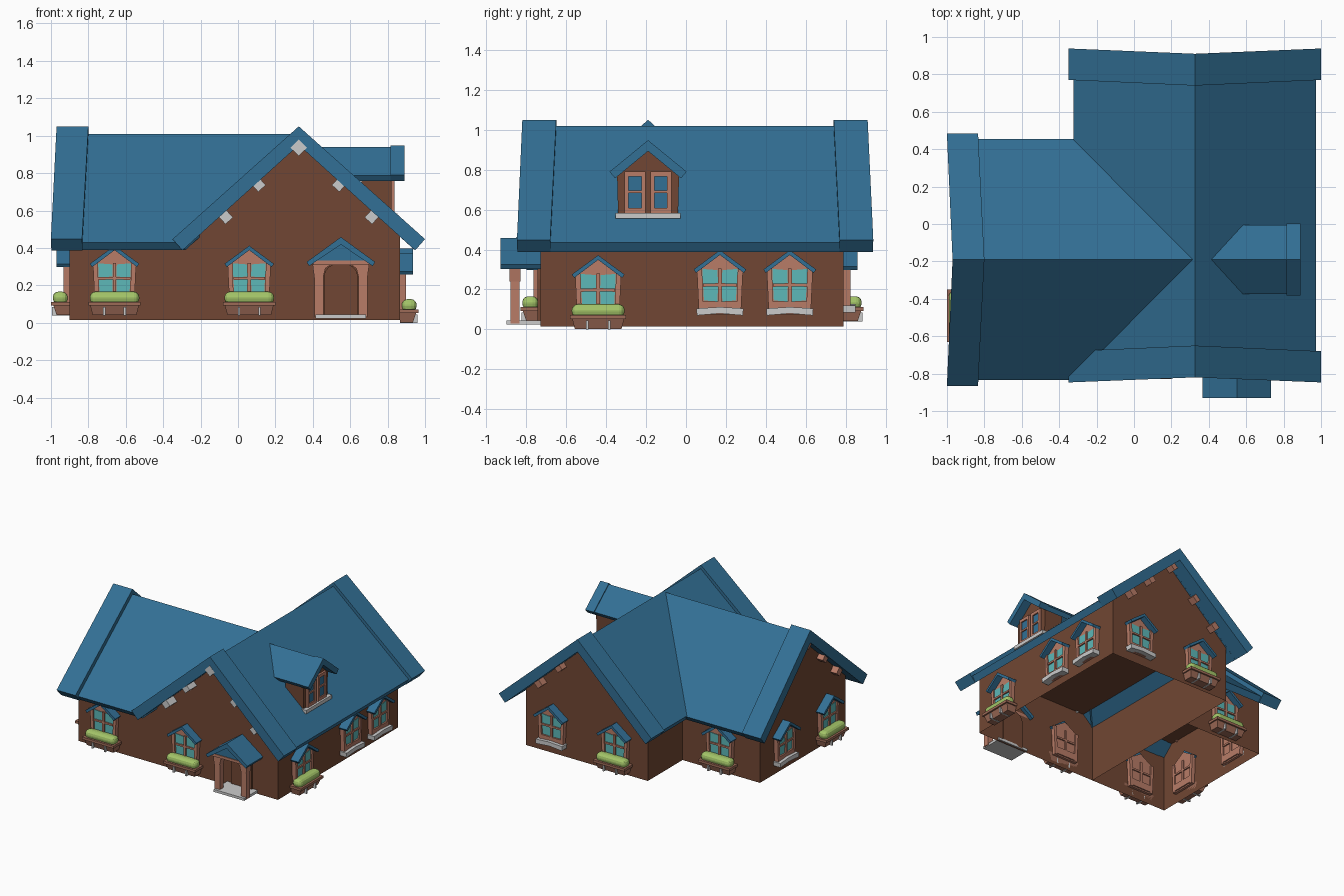
import bpy, bmesh
from math import radians, cos, sin, pi
from mathutils import Matrix

if "Cube" in bpy.data.objects:
    bpy.data.objects.remove(bpy.data.objects["Cube"])


def material(name, rgb):
    m = bpy.data.materials.new(name)
    m.diffuse_color = (*rgb, 1)
    m.use_nodes = True
    m.node_tree.nodes["Principled BSDF"].inputs["Base Color"].default_value = m.diffuse_color
    return m


ROOF = material("roof_blue", (0.032, 0.16, 0.30))
WALL = material("wall_brown", (0.165, 0.062, 0.033))
TRIM = material("trim_salmon", (0.48, 0.20, 0.135))
BOX = material("planter_brown", (0.34, 0.145, 0.095))
GLASS = material("glass_teal", (0.11, 0.48, 0.48))
LEAF = material("leaf_green", (0.37, 0.56, 0.14))


def finish(name, bm, mat, M):
    bmesh.ops.recalc_face_normals(bm, faces=bm.faces)
    me = bpy.data.meshes.new(name)
    bm.to_mesh(me)
    bm.free()
    if mat:
        me.materials.append(mat)
    ob = bpy.data.objects.new(name, me)
    ob.matrix_world = M
    bpy.context.collection.objects.link(ob)
    return ob


def frame(x, y, angle, z=0):
    """Local frame whose -y points out of a wall."""
    return Matrix.Translation((x, y, z)) @ Matrix.Rotation(radians(angle), 4, 'Z')


def prism(name, polys, a, b, mat, M, fa=0, fb=0):
    """Extrude x-z outlines from y=a to y=b; fa/fb shift the ends with |x|."""
    bm = bmesh.new()
    for pts in polys:
        A = [bm.verts.new((x, a + fa * abs(x), z)) for x, z in pts]
        B = [bm.verts.new((x, b + fb * abs(x), z)) for x, z in pts]
        bm.faces.new(A)
        bm.faces.new(B[::-1])
        n = len(pts)
        for i in range(n):
            j = (i + 1) % n
            bm.faces.new((A[i], B[i], B[j], A[j]))
    return finish(name, bm, mat, M)


def rect(x0, x1, z0, z1):
    return [(x0, z0), (x1, z0), (x1, z1), (x0, z1)]


def chevron(top, edge, low, under):
    """Both halves of a pitched roof section."""
    half = [(0, top), edge, low, (0, under)]
    return [half, [(-x, z) for x, z in half]]


def square(x, z, s, ang):
    r = s / 2 ** 0.5
    return [(x + r * cos(ang + k * pi / 2), z + r * sin(ang + k * pi / 2)) for k in range(4)]


# ---- walls: open-bottomed shells with gable ends and a ceiling
def shell(name, M, ends, a, b):
    w, z0, ze, zt, zc = 0.54, 0.015, 0.468, 0.96, 0.54
    bm = bmesh.new()

    def face(*p):
        bm.faces.new([bm.verts.new(q) for q in p])
    for y in ends:
        face((-w, y, z0), (w, y, z0), (w, y, ze), (0, y, zt), (-w, y, ze))
    for s in (-w, w):
        face((s, a, z0), (s, b, z0), (s, b, ze), (s, a, ze))
    c = w - 0.07
    face((-c, a, zc), (c, a, zc), (c, b, zc), (-c, b, zc))
    bmesh.ops.remove_doubles(bm, verts=bm.verts, dist=1e-4)
    finish(name, bm, WALL, M)


main, wing = frame(0.325, 0, 0), frame(0, -0.19, -90)
shell("main_walls", main, (-0.73, 0.79), -0.73, 0.79)
shell("side_wing_walls", wing, (-0.9,), -0.9, -0.215)

# ---- roofs and raised gable trims
prism("main_roof", chevron(1.02, (0.648, 0.435), (0.62, 0.388), 0.95), -0.7, 0.8, ROOF, main)
prism("wing_roof", chevron(1.01, (0.645, 0.43), (0.615, 0.39), 0.945), -0.85, 0.335, ROOF, wing, 0, -1)
rake = chevron(1.05, (0.675, 0.447), (0.622, 0.387), 0.95)
prism("front_gable_trim", rake, -0.82, -0.65, ROOF, main, -0.04, -0.045)
prism("back_gable_trim", rake, 0.74, 0.91, ROOF, main, 0.045, 0.042)
prism("wing_gable_trim", rake, -0.97, -0.80, ROOF, wing, -0.045, -0.05)

# ---- beam ends below the gables
beams = [square(0, 0.935, 0.062, 0)]
for s in (-1, 1):
    beams += [square(s * 0.215, 0.738, 0.054, s * radians(3)),
              square(s * 0.39, 0.565, 0.054, s * radians(3))]
prism("front_beam_ends", beams, -0.822, -0.72, None, main)
prism("back_beam_ends", beams, 0.78, 0.85, TRIM, main)
prism("wing_beam_ends", beams, -0.955, -0.89, TRIM, wing)


# ---- windows
def window(label, x, y, angle, dz=0, planter=True):
    M = frame(x, y, angle, dz)
    prism(label + "_window_frame", [[(-0.1, 0.09), (0.1, 0.09), (0.112, 0.325), (0, 0.395), (-0.112, 0.325)]],
          -0.02, 0.02, TRIM, M)
    panes = []
    for s in (-1, 1):
        panes += [[(s * 0.012, 0.155), (s * 0.08, 0.16), (s * 0.084, 0.228), (s * 0.01, 0.232)],
                  [(s * 0.01, 0.247), (s * 0.085, 0.243), (s * 0.088, 0.318), (s * 0.012, 0.312)]]
    prism(label + "_window_panes", panes, -0.024, 0.01, GLASS, M)
    bars = [[(s * 0.082, 0.09), (s * 0.105, 0.09), (s * 0.116, 0.325), (s * 0.09, 0.325)] for s in (-1, 1)]
    bars += [rect(-0.009, 0.009, 0.13, 0.32), rect(-0.085, 0.085, 0.231, 0.245), rect(-0.09, 0.09, 0.1, 0.155)]
    prism(label + "_window_bars", bars, -0.034, 0.03, TRIM, M)
    prism(label + "_window_hood", chevron(0.412, (0.132, 0.315), (0.12, 0.298), 0.388), -0.07, 0.01, ROOF, M)
    if not planter:
        prism(label + "_window_sill", [[(-0.115, 0.085), (0, 0.095), (0.115, 0.085), (0.118, 0.12),
                                        (0, 0.127), (-0.118, 0.12)]], -0.06, 0, None, M)
        return
    tub = prism(label + "_planter", [[(-0.117, 0.042), (0.117, 0.042), (0.132, 0.1), (-0.132, 0.1)]],
                -0.09, 0, BOX, M)
    for v in tub.data.vertices:
        if v.co.z < 0.06 and v.co.y < -0.05:
            v.co.y += 0.02
    prism(label + "_planter_rim", [rect(-0.14, 0.14, 0.092, 0.112)], -0.1, 0, BOX, M)
    prism(label + "_planter_brackets", [rect(s * 0.055 - 0.006, s * 0.055 + 0.006, 0.04, 0.085) for s in (-1, 1)],
          -0.094, 0, None, M)
    bm = bmesh.new()
    bmesh.ops.create_cube(bm, size=1, matrix=Matrix.Translation((0, -0.05, 0.133)) @ Matrix.Diagonal((0.265, 0.08, 0.066, 1)))
    bmesh.ops.bevel(bm, geom=bm.edges[:], offset=0.029, segments=3, profile=0.5, affect='EDGES')
    finish(label + "_planter_leaves", bm, LEAF, M)


window("front_left", -0.66, -0.73, 0)
window("front_middle", 0.06, -0.73, 0)
window("right_front", 0.865, -0.44, 90, -0.04)
window("right_middle", 0.865, 0.17, 90, -0.015, False)
window("right_back", 0.865, 0.52, 90, -0.015, False)
window("back_right", 0.62, 0.79, 180, 0, False)
window("back_middle", 0.06, 0.79, 180)
window("wing_back", -0.56, 0.35, 180)
window("wing_left_back", -0.9, 0.06, -90, 0, False)
window("wing_left_front", -0.9, -0.49, -90)

# ---- dormer
D = frame(0.82, -0.19, 90)
prism("dormer_walls", [[(-0.15, 0.57), (0.15, 0.57), (0.155, 0.765), (0, 0.9), (-0.155, 0.765)]], 0, 0.16, WALL, D)
prism("dormer_roof", chevron(0.94, (0.185, 0.787), (0.165, 0.757), 0.895), -0.06, 0.41, ROOF, D, 0, -0.9)
prism("dormer_roof_trim", chevron(0.948, (0.193, 0.79), (0.165, 0.757), 0.893), -0.07, 0.005, ROOF, D)
prism("dormer_sill", [rect(-0.163, 0.163, 0.555, 0.583)], -0.032, 0.02, None, D)
panes, bars = [], []
for cx in (-0.066, 0.064):
    panes.append(rect(cx - 0.04, cx + 0.04, 0.6, 0.775))
    bars += [rect(cx - 0.053, cx - 0.032, 0.583, 0.79), rect(cx + 0.032, cx + 0.053, 0.583, 0.79),
             rect(cx - 0.035, cx + 0.035, 0.583, 0.608), rect(cx - 0.035, cx + 0.035, 0.765, 0.79),
             rect(cx - 0.035, cx + 0.035, 0.683, 0.696)]
prism("dormer_panes", panes, -0.006, 0.01, ROOF, D)
prism("dormer_window_bars", bars, -0.016, 0.01, TRIM, D)

# ---- porch and arched door
P = frame(0.55, 0, 0)
prism("porch_roof", chevron(0.458, (0.183, 0.325), (0.17, 0.303), 0.418), -0.93, -0.7, ROOF, P)
prism("porch_gable", [[(-0.15, 0.325), (0.15, 0.325), (0, 0.43)]], -0.9, -0.74, ROOF, P)
prism("porch_beam", [rect(-0.15, 0.15, 0.31, 0.332)], -0.905, -0.73, TRIM, P)
prism("porch_posts", [rect(s * 0.118 - 0.024, s * 0.118 + 0.024, 0.03, 0.32) for s in (-1, 1)],
      -0.88, -0.835, TRIM, P)
prism("porch_braces", [[(s * 0.095, 0.24), (s * 0.142, 0.24), (s * 0.152, 0.315), (s * 0.05, 0.315), (s * 0.083, 0.29)]
                       for s in (-1, 1)], -0.885, -0.83, TRIM, P)
prism("porch_step", [rect(-0.135, 0.135, 0.024, 0.044)], -0.9, -0.72, None, P)
arch = [(0.09 * cos(pi * k / 8), 0.25 + 0.07 * sin(pi * k / 8)) for k in range(9)]
prism("front_door", [[(-0.09, 0.03), (0.09, 0.03)] + arch], -0.745, -0.72, WALL, P)
